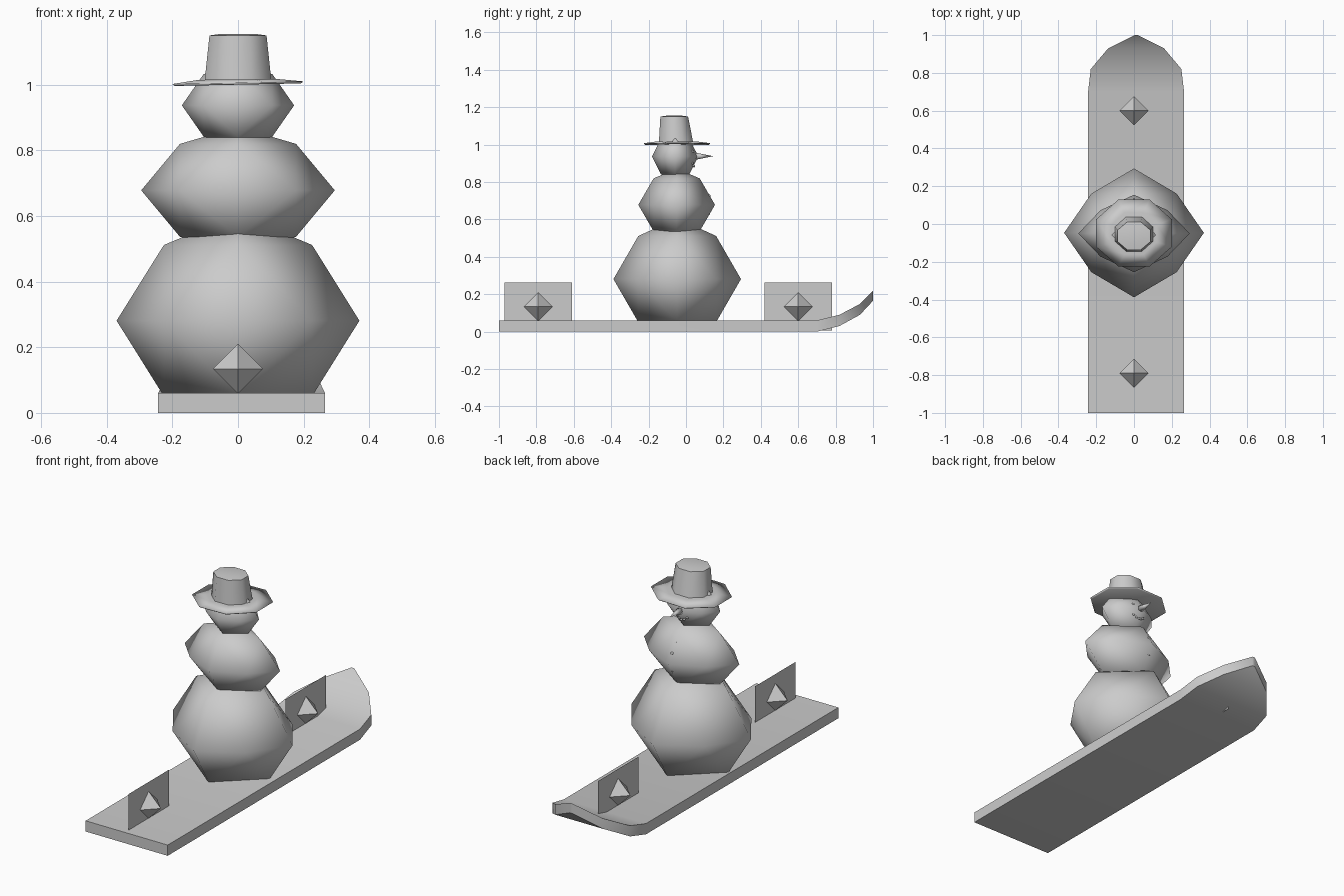
import bpy, bmesh
from math import radians, sin, cos, pi
from mathutils import Matrix, Vector
from itertools import product

if "Cube" in bpy.data.objects:
    bpy.data.objects.remove(bpy.data.objects["Cube"])


def finish(bm, name, smooth=True):
    bmesh.ops.recalc_face_normals(bm, faces=bm.faces)
    me = bpy.data.meshes.new(name)
    bm.to_mesh(me)
    bm.free()
    for p in me.polygons:
        p.use_smooth = smooth
    ob = bpy.data.objects.new(name, me)
    bpy.context.collection.objects.link(ob)
    return ob


def hull(name, points, smooth=True):
    bm = bmesh.new()
    for p in points:
        bm.verts.new(p)
    bmesh.ops.convex_hull(bm, input=bm.verts)
    loose = [v for v in bm.verts if not v.link_faces]
    bmesh.ops.delete(bm, geom=loose, context='VERTS')
    return finish(bm, name, smooth)


def snowball(name, centre, radii, mid, top, bottom):
    """Octahedron subdivided once; top and bottom set the pole heights."""
    pts = []
    for d in product((-1, 0, 1), repeat=3):
        n = sum(map(abs, d))
        if n not in (1, 2):
            continue
        v = Vector(d) * (mid if n == 2 else 1)
        if n == 1 and d[2]:
            v.z = top if d[2] > 0 else -bottom
        pts.append([c + r * k for c, r, k in zip(centre, radii, v)])
    return hull(name, pts)


def loft(name, rings, smooth=True):
    """Bridge equal point rings and cap both ends."""
    bm = bmesh.new()
    loops = [[bm.verts.new(p) for p in r] for r in rings]
    n = len(loops[0])
    for a, b in zip(loops, loops[1:]):
        for i in range(n):
            j = (i + 1) % n
            bm.faces.new((a[i], a[j], b[j], b[i]))
    bm.faces.new(loops[0])
    bm.faces.new(loops[-1])
    return finish(bm, name, smooth)


def oval(cx, cy, z, rx, ry, n, tilt=0.0):
    out = []
    for i in range(n):
        a = 2 * pi * (i + .5) / n
        x = rx * cos(a) / cos(pi / n)
        out.append((cx + x, cy + ry * sin(a) / cos(pi / n), z + tilt * x))
    return out


def dot(name, pos, r):
    bm = bmesh.new()
    bmesh.ops.create_icosphere(bm, subdivisions=1, radius=r,
                               matrix=Matrix.Translation(pos))
    return finish(bm, name)


# Board with upturned, narrowing tip: y, half width, bottom z, top z
CX = 0.011
board = [(-1, .254, 0, .06), (.70, .254, 0, .06), (.82, .24, .03, .09),
         (.93, .148, .09, .148), (1, .008, .165, .22)]
ob = loft("board", [[(CX - w, y, b), (CX + w, y, b), (CX + w, y, t), (CX - w, y, t)]
                    for y, w, b, t in board])
bpy.context.view_layer.objects.active = ob
ob.select_set(True)
bpy.ops.object.shade_smooth_by_angle(angle=radians(40))

# Upright panels with octahedral markers at both ends of the board
for label, y in (("rear", -.79), ("tip", .60)):
    bm = bmesh.new()
    bm.faces.new([bm.verts.new((0, y + s * .18, z))
                  for s, z in ((-1, .006), (1, .006), (1, .262), (-1, .262))])
    finish(bm, label + "_panel", False)
    octa = [Vector(d) * .076 + Vector((0, y, .134))
            for d in product((-1, 0, 1), repeat=3) if sum(map(abs, d)) == 1]
    hull(label + "_marker", octa, False)

# Three stacked snowballs
snowball("lower_body", (0, -.047, .281), (.37, .341, .378), .61, .86, .6)
snowball("upper_body", (0, -.05, .678), (.295, .205, .236), .60, .82, .75)
snowball("head", (0, -.058, .937), (.171, .124, .157), .61, .7, .75)

# Hat: flat octagonal brim and tapered crown
k = cos(pi / 8)
loft("hat_brim", [oval(0, -.048, 1.0, .192, .17, 8, .02),
                  oval(0, -.048, 1.006, .2, .177, 8, .02),
                  oval(0, -.05, 1.016, .12, .11, 8, .01)])
crown = loft("hat_crown", [oval(0, -.053, 1.008, .102, .092, 8),
                           oval(0, -.063, 1.15, .087, .074, 8),
                           oval(0, -.063, 1.155, .05, .04, 8)])
bpy.ops.object.select_all(action='DESELECT')
bpy.context.view_layer.objects.active = crown
crown.select_set(True)
bpy.ops.object.shade_smooth_by_angle(angle=radians(50))

# Nose points to +y
bm = bmesh.new()
bmesh.ops.create_cone(bm, cap_ends=True, segments=8, radius1=.02, radius2=0, depth=.1,
                      matrix=Matrix.Translation((0, .095, .938)) @ Matrix.Rotation(-pi / 2, 4, 'X'))
finish(bm, "nose")

# Eyes, mouth and buttons
for s in (-1, 1):
    dot("eye", (s * .035, .036, .962), .008)
for i in range(-2, 3):
    dot("mouth_bead", (i * .016, .043 - abs(i) * .004, .884 + .004 * i * i), .007)
for y, z in ((.09, .775), (.123, .727), (.12, .63)):
    dot("button", (0, y, z), .009)
